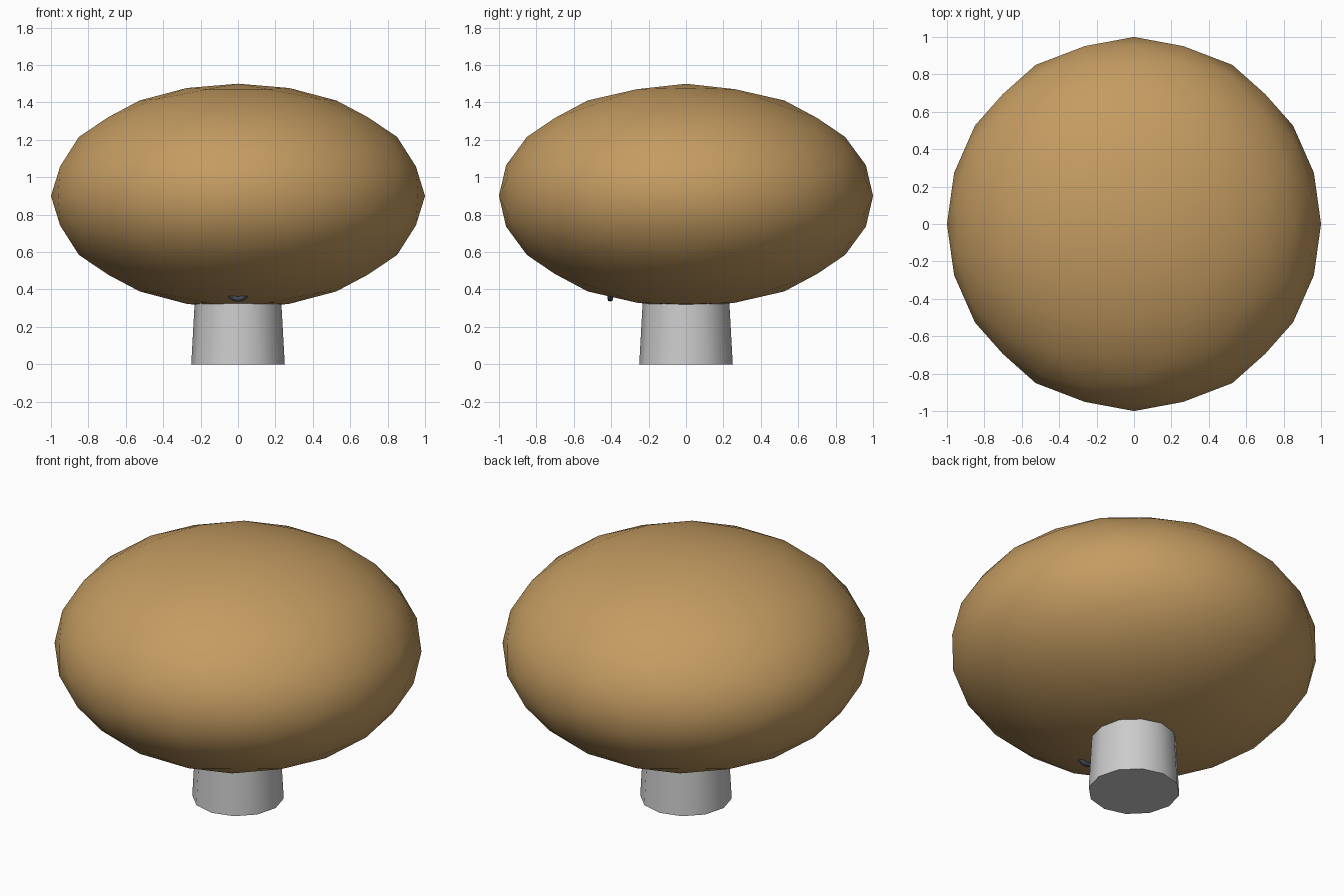
import bpy, bmesh
from math import sin, cos, pi, radians

if "Cube" in bpy.data.objects:
    bpy.data.objects.remove(bpy.data.objects["Cube"])


def finish(name, bm, angle, color=None):
    bmesh.ops.recalc_face_normals(bm, faces=bm.faces)
    mesh = bpy.data.meshes.new(name)
    bm.to_mesh(mesh)
    bm.free()
    obj = bpy.data.objects.new(name, mesh)
    bpy.context.collection.objects.link(obj)
    if color:
        mat = bpy.data.materials.new(name + "_colour")
        mat.diffuse_color = (*color, 1)
        mat.use_nodes = True
        mat.node_tree.nodes["Principled BSDF"].inputs["Base Color"].default_value = mat.diffuse_color
        mesh.materials.append(mat)
    bpy.ops.object.select_all(action='DESELECT')
    obj.select_set(True)
    bpy.context.view_layer.objects.active = obj
    bpy.ops.object.shade_smooth_by_angle(angle=radians(angle))
    return obj


# Cap: axis-aligned icosahedron, subdivided twice and squashed
bm = bmesh.new()
a, b = 0.5257, 0.8507
for s in (-1, 1):
    for t in (-1, 1):
        for co in ((s * a, 0, t * b), (0, s * b, t * a), (s * b, t * a, 0)):
            bm.verts.new(co)
bmesh.ops.convex_hull(bm, input=bm.verts)
for _ in range(2):
    bmesh.ops.subdivide_edges(bm, edges=bm.edges[:], cuts=1, use_grid_fill=True)
    for v in bm.verts:
        v.co.normalize()
for v in bm.verts:
    v.co.z = 0.9 + 0.6 * v.co.z
finish("cap", bm, 60, (0.55, 0.33, 0.12))

# Stem: tapered cylinder running up inside the cap
bm = bmesh.new()
bmesh.ops.create_cone(bm, cap_ends=True, segments=12, radius1=0.25, radius2=0.2, depth=0.9)
bmesh.ops.translate(bm, verts=bm.verts, vec=(0, 0, 0.45))
finish("stem", bm, 40)

# Smile: half ring peeking out under the front of the cap
bm = bmesh.new()
R, r, n, m = 0.05, 0.015, 8, 8
rings = []
for i in range(n + 1):
    u = pi + pi * i / n
    ring = []
    for j in range(m):
        w = 2 * pi * j / m
        d = R + r * cos(w)
        ring.append(bm.verts.new((d * cos(u), -0.405 + r * sin(w), 0.40 + d * sin(u))))
    rings.append(ring)
for p, q in zip(rings, rings[1:]):
    for j in range(m):
        k = (j + 1) % m
        bm.faces.new((p[j], p[k], q[k], q[j]))
bm.faces.new(rings[0])
bm.faces.new(rings[-1])
finish("smile", bm, 60, (0.06, 0.07, 0.09))
